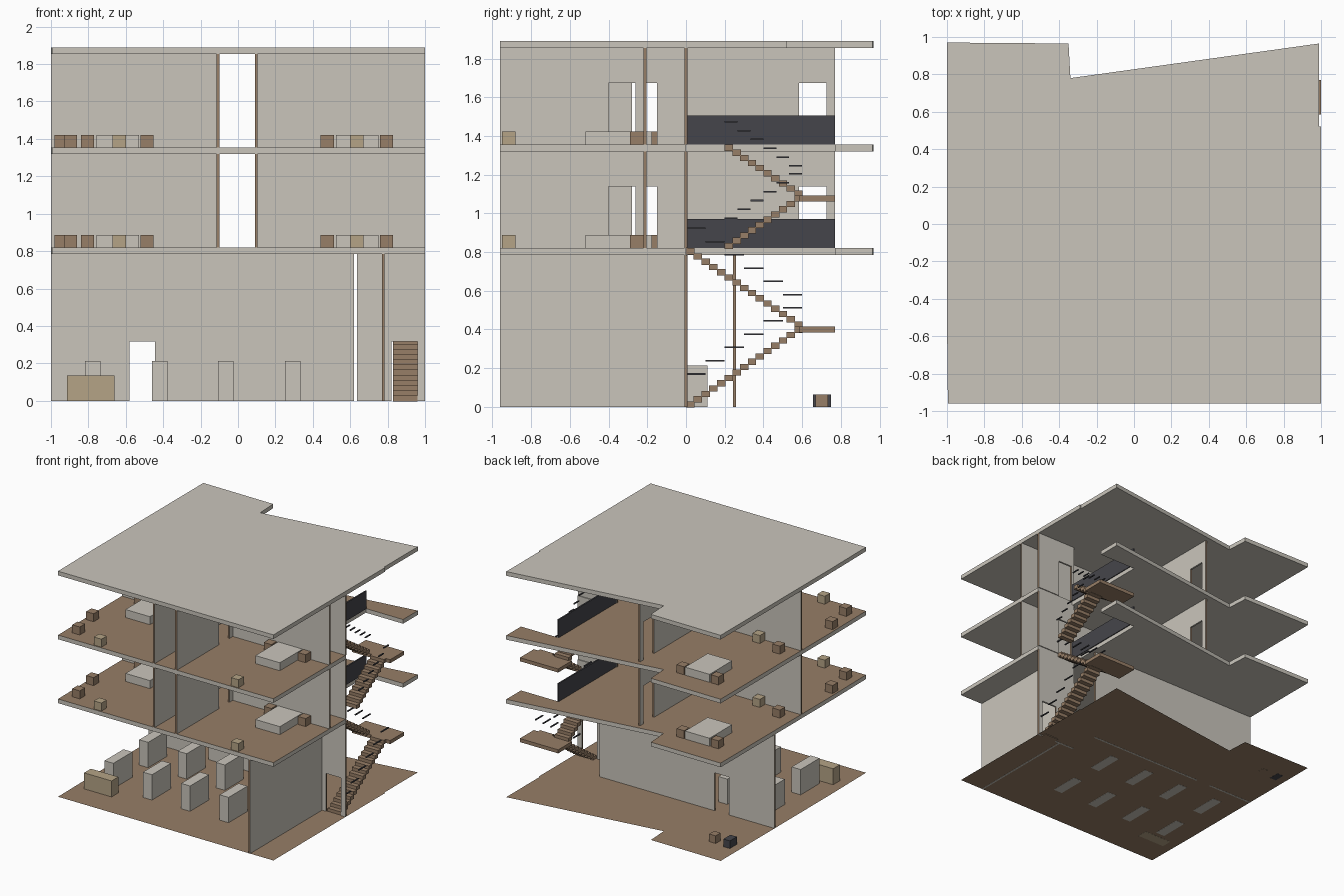
import bpy, bmesh
from mathutils import Vector

cube = bpy.data.objects.get("Cube")
if cube:
    bpy.data.objects.remove(cube, do_unlink=True)


def material(name, rgb):
    m = bpy.data.materials.new(name)
    m.use_nodes = True
    col = (*rgb, 1)
    m.diffuse_color = col
    bsdf = m.node_tree.nodes["Principled BSDF"]
    bsdf.inputs["Base Color"].default_value = col
    bsdf.inputs["Roughness"].default_value = 0.8
    return m


GREY = material("plaster grey", (0.59, 0.56, 0.50))
BROWN = material("wood brown", (0.31, 0.21, 0.135))
TAN = material("light tan", (0.46, 0.37, 0.24))
DARK = material("charcoal", (0.06, 0.06, 0.07))


def finish(name, bm, mats, rule=None):
    bmesh.ops.recalc_face_normals(bm, faces=bm.faces)
    bm.normal_update()
    if rule:
        for f in bm.faces:
            f.material_index = 1 if rule(f.normal) else 0
    me = bpy.data.meshes.new(name)
    bm.to_mesh(me)
    bm.free()
    for m in mats:
        me.materials.append(m)
    ob = bpy.data.objects.new(name, me)
    bpy.context.collection.objects.link(ob)
    return ob


def prism(name, points, offset, mats, rule=None):
    """Extrude a flat outline along an offset."""
    bm = bmesh.new()
    face = bm.faces.new([bm.verts.new(p) for p in points])
    ext = bmesh.ops.extrude_face_region(bm, geom=[face], use_keep_orig=True)
    new = [v for v in ext["geom"] if isinstance(v, bmesh.types.BMVert)]
    bmesh.ops.translate(bm, verts=new, vec=Vector(offset))
    return finish(name, bm, mats, rule)


def box(name, x0, x1, y0, y1, z0, z1, mat):
    pts = [(x0, y0, z0), (x1, y0, z0), (x1, y1, z0), (x0, y1, z0)]
    return prism(name, pts, (0, 0, z1 - z0), [mat])


def wall(name, axis, pos, a, b, z0, z1, doors=()):
    """Thin wall along an axis; doors are (start, end) cut up from the floor."""
    prof = [(a, z0)]
    for d0, d1 in doors:
        head = z0 + 0.318
        prof += [(d0, z0), (d0, head), (d1, head), (d1, z0)]
    prof += [(b, z0), (b, z1), (a, z1)]
    half = 0.0075
    if axis == "x":
        pts, off = [(u, pos - half, z) for u, z in prof], (0, 2 * half, 0)
        rule = lambda n: abs(n.x) > 0.9
    else:
        pts, off = [(pos - half, u, z) for u, z in prof], (2 * half, 0, 0)
        rule = lambda n: abs(n.y) > 0.9
    return prism(name, pts, off, [GREY, BROWN], rule)


# Plot outline, and the same outline with the open stairwell cut in
back = [(0.99, 0.965), (-0.34, 0.78), (-0.35, 0.965), (-1, 0.97),
        (-1, -0.5), (-0.995, -0.96), (1, -0.96)]
outline = back + [(1, 0.52), (0.99, 0.52)]
well = back + [(1, 0), (0.645, 0), (0.645, 0.77), (0.99, 0.77)]

# Ground sheet
bm = bmesh.new()
bm.faces.new([bm.verts.new((x, y, 0.001)) for x, y in outline])
finish("ground_floor", bm, [BROWN])

# Slabs and roof
FLOORS = (0.82, 1.355)
THICK = 0.035
for i, z in enumerate(FLOORS):
    prism(f"floor_slab_{i + 1}", [(x, y, z - THICK) for x, y in well], (0, 0, THICK),
          [GREY, BROWN], lambda n: n.z > 0.9)
prism("roof_slab", [(x, y, 1.855) for x, y in outline], (0, 0, THICK), [GREY])

# Ground floor walls
top = FLOORS[0] - THICK
wall("hall_back_wall", "x", 0.25, -1, 0.62, 0, top, [(-0.58, -0.445)])
wall("hall_side_wall", "y", 0.777, -0.96, 0, 0, top)
wall("stair_entry_wall", "x", 0, 0.635, 1, 0, top, [(0.82, 0.96)])

# Hall furniture
for i, x in enumerate((-0.817, -0.46, -0.107, 0.25)):
    for j, y in enumerate((-0.6, -0.14)):
        box(f"hall_cabinet_{i}_{j}", x, x + 0.083, y, y + 0.25, 0, 0.213, GREY)
box("hall_desk", -0.915, -0.66, -0.73, -0.64, 0, 0.135, TAN)
box("yard_crate", -0.79, -0.73, 0.67, 0.735, 0, 0.065, BROWN)
box("yard_bin", -0.93, -0.87, 0.655, 0.748, 0, 0.065, DARK)

# Upper storeys
H = 0.067
for i, z in enumerate(FLOORS):
    n = f"storey_{i + 1}"
    zt = z + 0.5
    wall(n + "_long_wall", "y", -0.107, -0.96, 0.77, z, zt,
         [(-0.28, -0.15), (0.585, 0.725)])
    wall(n + "_short_wall", "y", 0.098, -0.96, -0.21, z, zt, [(-0.4, -0.262)])
    wall(n + "_corridor_wall", "x", -0.212, 0.1, 1, z, zt)
    wall(n + "_stair_wall", "x", 0, 0.635, 1, z, zt, [(0.66, 0.79)])
    wall(n + "_bedroom_wall", "x", -0.1, -1, -0.107, z, zt)
    box(n + "_stair_guard", 0.64, 0.652, 0.005, 0.77, z, z + 0.15, DARK)

    # Bedrooms: bed with a nightstand on each side
    for room, x, y in (("right", 0.525, -0.22), ("front", -0.757, -0.108), ("back", -0.757, 0.77)):
        box(f"{n}_{room}_bed", x, x + 0.227, y - 0.3, y, z, z + H, GREY)
        for side, dx in (("a", -0.083), ("b", 0.235)):
            box(f"{n}_{room}_nightstand_{side}", x + dx, x + dx + 0.07,
                y - 0.07, y, z, z + H, BROWN)

    # Loose cubes
    for k, (x, y, mat) in enumerate(((0.6, -0.95, TAN), (-0.67, -0.95, TAN), (-0.67, -0.09, TAN),
                                     (-0.98, -0.61, BROWN), (-0.93, -0.865, BROWN),
                                     (-0.905, -0.02, BROWN))):
        box(f"{n}_stool_{k}", x, x + 0.07, y, y + 0.07, z, z + H, mat)


def stairs(name, y0, z0, z_land, z1, steps, rail_low, rail_high, rail_rise):
    """Two flights around a half landing, with floating handrail bars."""
    run = (0.6 - y0) / steps
    box(name + "_landing", 0.645, 1, 0.585, 0.77, z_land - 0.03, z_land, BROWN)
    for i in range(steps):
        y = y0 + run * i
        low = z0 + (z_land - z0) * (i + 1) / steps
        high = z1 - (z1 - z_land) * i / steps
        for tag, x, z in (("lower", 0.83, low), ("upper", 0.665, high)):
            box(f"{name}_{tag}_step_{i}", x, x + 0.13, y, y + run + 0.003, z - 0.032, z, BROWN)
    bar = (0.6 - y0) / 6
    for i in range(6):
        for tag, x, y, z in (("lower", 0.97, y0 + bar * i, rail_low),
                             ("upper", 0.8, 0.6 - bar * (i + 1), rail_high)):
            zz = z + rail_rise * i
            box(f"{name}_{tag}_rail_{i}", x, x + 0.01, y, y + bar, zz - 0.004, zz + 0.004, DARK)


stairs("ground_stairs", 0, 0, 0.415, 0.82, 15, 0.17, 0.58, 0.0685)
stairs("upper_stairs", 0.2, 0.82, 1.092, 1.355, 10, 0.975, 1.245, 0.0457)
